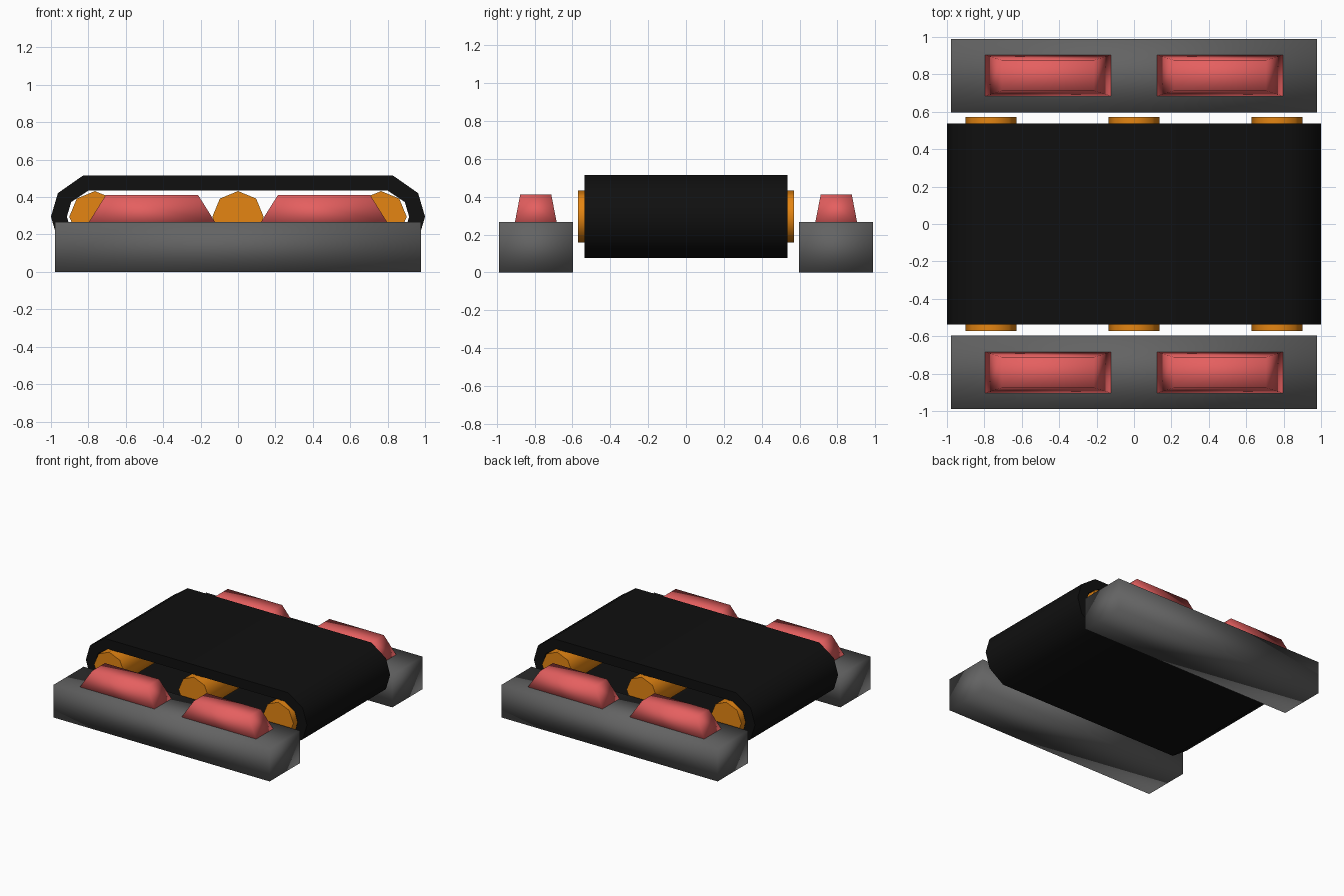
import bpy, bmesh, math

if "Cube" in bpy.data.objects:
    bpy.data.objects.remove(bpy.data.objects["Cube"])


def material(name, rgb):
    m = bpy.data.materials.new(name)
    m.diffuse_color = (*rgb, 1)
    m.use_nodes = True
    m.node_tree.nodes["Principled BSDF"].inputs["Base Color"].default_value = m.diffuse_color
    return m


GREY = material("rail grey", (0.125, 0.125, 0.125))
BLACK = material("belt black", (0.005, 0.005, 0.005))
ORANGE = material("roller orange", (0.78, 0.235, 0.006))
RED = material("lamp red", (0.78, 0.115, 0.115))


def finish(name, bm, mat, angle=180):
    bmesh.ops.recalc_face_normals(bm, faces=bm.faces)
    me = bpy.data.meshes.new(name)
    bm.to_mesh(me)
    bm.free()
    me.materials.append(mat)
    ob = bpy.data.objects.new(name, me)
    bpy.context.collection.objects.link(ob)
    bpy.ops.object.select_all(action='DESELECT')
    ob.select_set(True)
    bpy.context.view_layer.objects.active = ob
    if angle >= 180:
        bpy.ops.object.shade_smooth()
    else:
        bpy.ops.object.shade_smooth_by_angle(angle=math.radians(angle))
    return ob


def block(name, x, y, z, mat, inset=(0, 0)):
    """Box from ranges, with the top face pulled in by inset."""
    bm = bmesh.new()
    bmesh.ops.create_cube(bm, size=1)
    cx, cy = sum(x) / 2, sum(y) / 2
    for v in bm.verts:
        top = v.co.z > 0
        hx = (x[1] - x[0]) / 2 - (inset[0] if top else 0)
        hy = (y[1] - y[0]) / 2 - (inset[1] if top else 0)
        v.co = (cx + math.copysign(hx, v.co.x), cy + math.copysign(hy, v.co.y),
                z[1] if top else z[0])
    return finish(name, bm, mat)


AXIS_Z = 0.295

# Side rails and their tapered lamps
for sy, side in ((-1, "front"), (1, "back")):
    block(side + "_rail", (-0.978, 0.978), sorted((sy * 0.597, sy * 0.988)), (0, 0.266), GREY)
    for sx, end in ((-1, "left"), (1, "right")):
        block(f"{side}_{end}_lamp", sorted((sx * 0.12, sx * 0.80)),
              sorted((sy * 0.683, sy * 0.905)), (0.262, 0.412), RED, (0.094, 0.029))


# Belt: hollow loop with faceted ends
def loop(points):
    """Mirror a quarter profile into a closed outline."""
    right = points + [(x, -z) for x, z in points[-2::-1]]
    return right + [(-x, z) for x, z in reversed(right)]


outer = loop([(0.83, 0.219), (0.963, 0.126), (1.0, 0)])
inner = loop([(0.80, 0.14), (0.892, 0.078), (0.915, 0)])
bm = bmesh.new()
rings = [[bm.verts.new((x, y, AXIS_Z + z)) for x, z in prof]
         for prof, y in ((outer, -0.537), (outer, 0.537), (inner, 0.537), (inner, -0.537))]
n = len(outer)
for k in range(4):
    a, b = rings[k], rings[(k + 1) % 4]
    for i in range(n):
        j = (i + 1) % n
        bm.faces.new((a[i], a[j], b[j], b[i]))
finish("belt", bm, BLACK, 50)

# Eight-sided rollers running through the belt
for i, x in enumerate((-0.765, 0, 0.765)):
    bm = bmesh.new()
    ends = [[bm.verts.new((x + 0.137 * math.cos(k * math.pi / 4), y,
                           AXIS_Z + 0.137 * math.sin(k * math.pi / 4)))
             for k in range(8)] for y in (-0.572, 0.572)]
    for k in range(8):
        j = (k + 1) % 8
        bm.faces.new((ends[0][k], ends[0][j], ends[1][j], ends[1][k]))
    for e in ends:
        bm.faces.new(e)
    finish(f"roller_{i + 1}", bm, ORANGE, 50)
